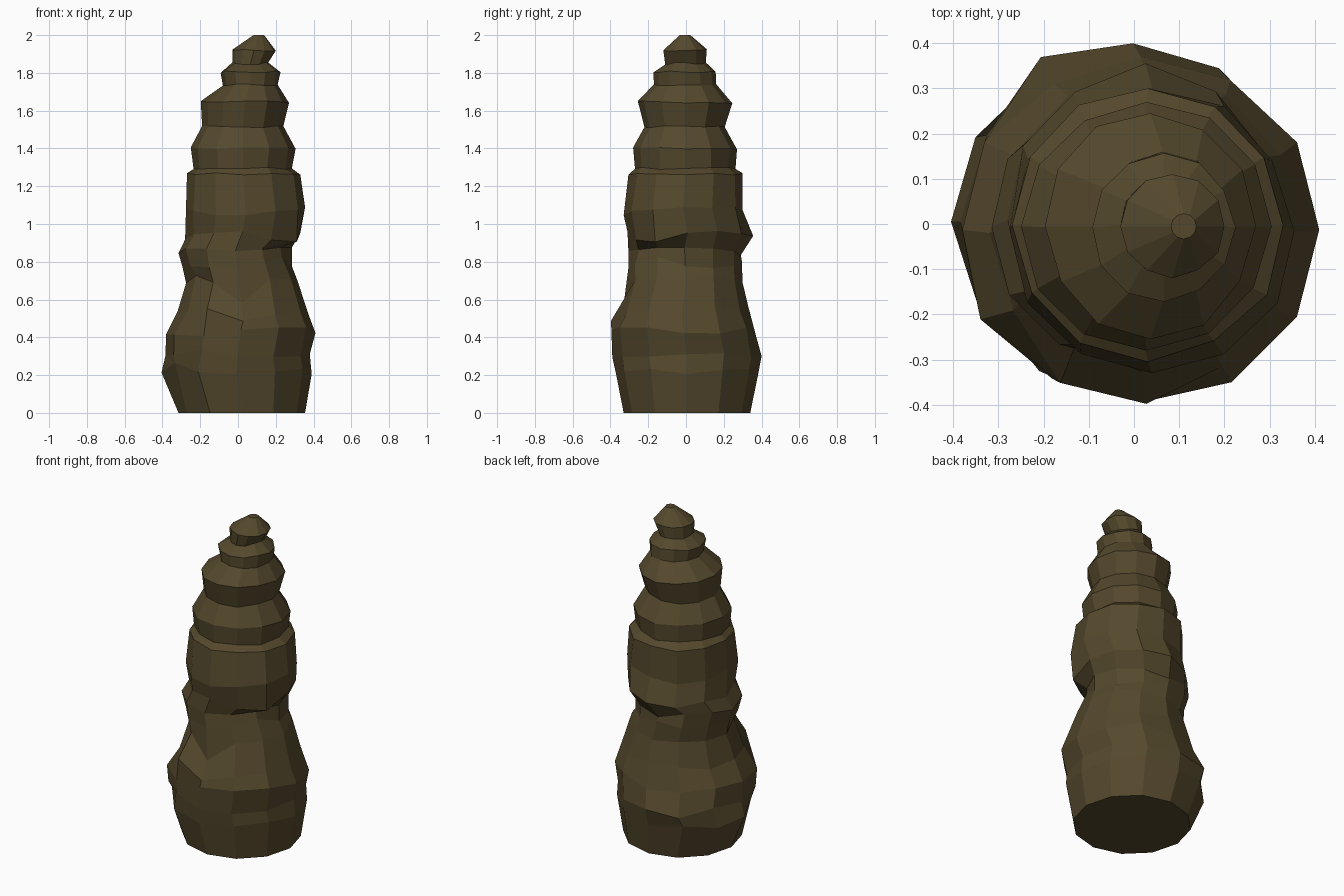
import bpy, bmesh, math, random

random.seed(4)
SIDES = 12

# Ring profile: z, left x, right x, front y, back y
RINGS = [
    (0.00, -0.315, 0.355, -0.33, 0.34),
    (0.215, -0.405, 0.39, -0.37, 0.38),
    (0.31, -0.385, 0.38, -0.39, 0.40),
    (0.43, -0.38, 0.41, -0.395, 0.37),
    (0.54, -0.32, 0.375, -0.37, 0.33),
    (0.71, -0.275, 0.315, -0.305, 0.30),
    (0.79, -0.295, 0.285, -0.305, 0.295),
    (0.855, -0.315, 0.285, -0.305, 0.29),
    (0.94, -0.28, 0.33, -0.31, 0.33),
    (1.07, -0.275, 0.355, -0.33, 0.30),
    (1.265, -0.27, 0.33, -0.305, 0.30),
    (1.295, -0.235, 0.285, -0.27, 0.262),
    (1.40, -0.25, 0.305, -0.28, 0.27),
    (1.515, -0.19, 0.24, -0.22, 0.205),
    (1.645, -0.197, 0.27, -0.255, 0.245),
    (1.735, -0.08, 0.21, -0.17, 0.16),
    (1.805, -0.092, 0.225, -0.172, 0.157),
    (1.85, -0.03, 0.16, -0.11, 0.105),
    (1.92, -0.03, 0.20, -0.12, 0.11),
    (2.00, 0.082, 0.138, -0.033, 0.023),
]

# Ledges and notches: (ring, side) -> (radial scale, z shift)
BUMPS = {
    (4, 9): (1.08, -0.03), (4, 8): (1.07, 0.02), (5, 9): (1.08, -0.13),
    (3, 7): (1.05, 0.0), (8, 3): (1.08, 0.02), (7, 10): (0.94, 0.0),
    (6, 11): (0.92, 0.04), (7, 11): (0.93, 0.0), (8, 11): (1.06, -0.01),
    (8, 0): (1.0, -0.01), (5, 7): (0.95, 0.03), (2, 4): (1.05, 0.0),
    (1, 7): (0.97, 0.03), (2, 7): (1.02, 0.0),
}


def ring_points(i, ring):
    z, xl, xr, yf, yb = ring
    cx, cy = (xl + xr) / 2, (yf + yb) / 2
    rx, ry = (xr - xl) / 2, (yb - yf) / 2
    rough = 0 if i in (0, len(RINGS) - 1) else 1
    fine = 0.006 if z > 1.2 else 0.025
    pts = []
    for k in range(SIDES):
        a = 2 * math.pi * k / SIDES
        s, dz = BUMPS.get((i, k), (1, 0))
        if k % 3:
            s *= 1 + rough * random.uniform(-0.03, 0.025)
        dz += rough * random.uniform(-fine, fine)
        pts.append((cx + rx * s * math.cos(a), cy + ry * s * math.sin(a), z + dz))
    return pts


# Stack the rings into one faceted mound
bm = bmesh.new()
loops = [[bm.verts.new(p) for p in ring_points(i, r)] for i, r in enumerate(RINGS)]
for lo, hi in zip(loops, loops[1:]):
    for k in range(SIDES):
        n = (k + 1) % SIDES
        bm.faces.new((lo[k], lo[n], hi[n], hi[k]))
bm.faces.new(loops[0][::-1])
bm.faces.new(loops[-1])
bmesh.ops.recalc_face_normals(bm, faces=bm.faces)

mesh = bpy.data.meshes.new("earth_mound")
bm.to_mesh(mesh)
bm.free()
mound = bpy.data.objects.new("earth_mound", mesh)
bpy.context.collection.objects.link(mound)

# Dark brown earth
mat = bpy.data.materials.new("earth")
mat.diffuse_color = (0.09, 0.066, 0.026, 1)
mesh.materials.append(mat)
